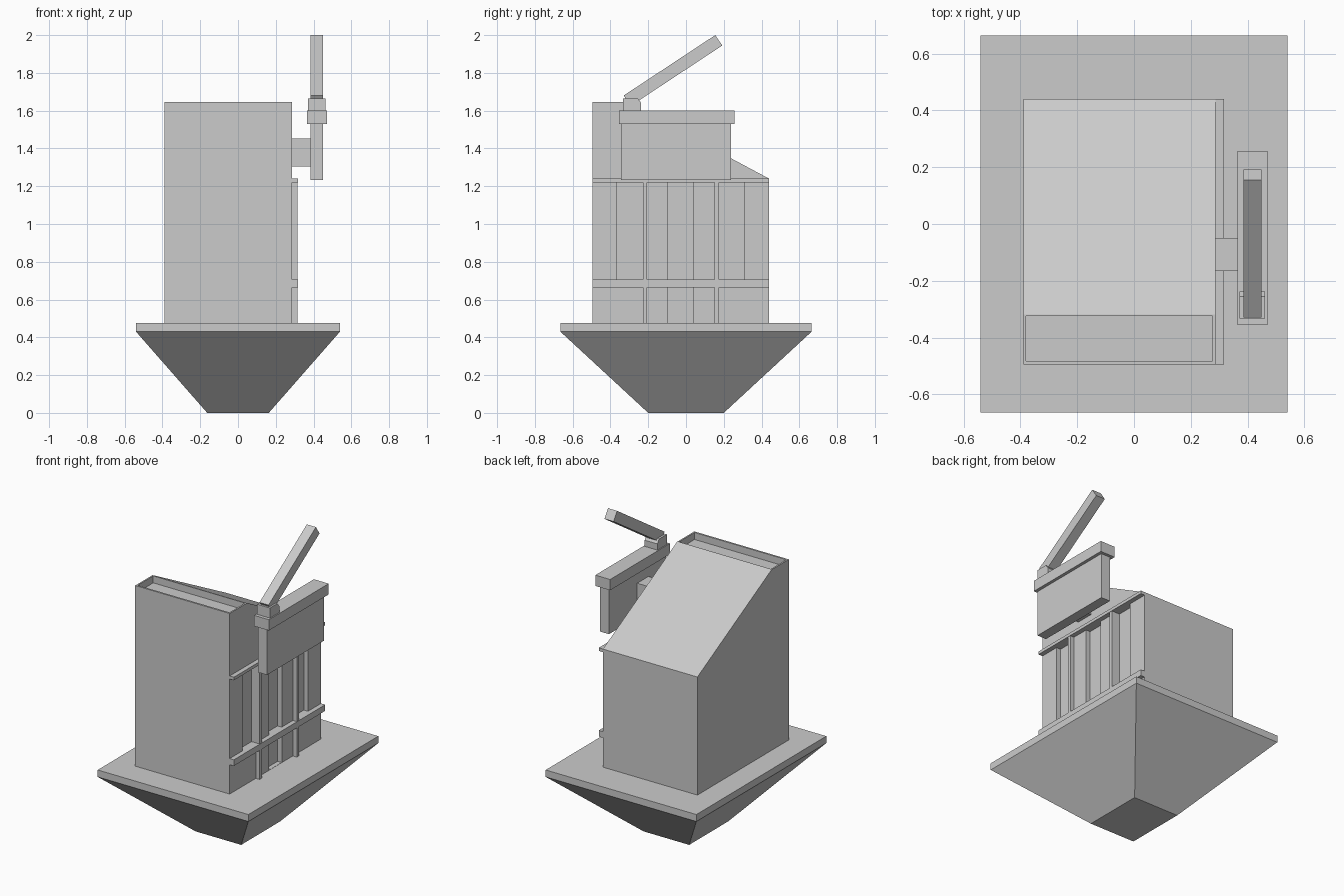
import bpy, bmesh

if "Cube" in bpy.data.objects:
    bpy.data.objects.remove(bpy.data.objects["Cube"])


def make(name, bm):
    bmesh.ops.recalc_face_normals(bm, faces=bm.faces)
    me = bpy.data.meshes.new(name)
    bm.to_mesh(me)
    bm.free()
    ob = bpy.data.objects.new(name, me)
    bpy.context.collection.objects.link(ob)
    return ob


def add_box(bm, x0, x1, y0, y1, z0, z1):
    vs = bmesh.ops.create_cube(bm, size=1)["verts"]
    for v in vs:
        v.co = (x1 if v.co.x > 0 else x0,
                y1 if v.co.y > 0 else y0,
                z1 if v.co.z > 0 else z0)
    return vs


def boxes(name, *dims):
    bm = bmesh.new()
    for d in dims:
        add_box(bm, *d)
    return make(name, bm)


def side_profile(name, pts, x0, x1):
    """Extrude a (y, z) outline along x."""
    bm = bmesh.new()
    f = bm.faces.new([bm.verts.new((x0, y, z)) for y, z in pts])
    r = bmesh.ops.extrude_face_region(bm, geom=[f])
    for v in r["geom"]:
        if isinstance(v, bmesh.types.BMVert):
            v.co.x = x1
    return make(name, bm)


# Tapered foot and flat slab
bm = bmesh.new()
for v in add_box(bm, -0.54, 0.54, -0.665, 0.665, 0, 0.43):
    if v.co.z < 0.1:
        v.co.x *= 0.163 / 0.54
        v.co.y *= 0.2 / 0.665
make("tapered_foot", bm)
boxes("base_slab", (-0.54, 0.54, -0.665, 0.665, 0.43, 0.475))

# Main building with sloping roof
body = side_profile("building", [(-0.495, 0.475), (0.44, 0.475), (0.44, 1.24),
                                 (-0.318, 1.645), (-0.495, 1.645)], -0.39, 0.287)

# Cut the roof tray and the recessed window bays
cutter = boxes("recess_cutter",
               (-0.38, 0.277, -0.483, -0.325, 1.60, 1.75),
               *[(0.257, 0.35, a, b, 0.705, 1.22)
                 for a, b in ((-0.365, -0.228), (-0.095, 0.038), (0.173, 0.307))],
               (0.257, 0.35, -0.095, 0.038, 0.476, 0.665))
cutter.hide_render = True
mod = body.modifiers.new("recesses", "BOOLEAN")
mod.operation = "DIFFERENCE"
mod.solver = "EXACT"
mod.object = cutter
bpy.context.view_layer.objects.active = body
bpy.ops.object.modifier_apply(modifier=mod.name)
bpy.data.objects.remove(cutter)

# Trim on the right wall
for i, (z0, z1) in enumerate(((0.665, 0.705), (1.22, 1.24))):
    boxes(f"wall_band_{i}", (0.28, 0.317, -0.495, 0.44, z0, z1))
for i, y in enumerate((-0.217, 0.163)):
    boxes(f"wall_post_{i}", (0.257, 0.315, y - 0.011, y + 0.011, 0.475, 1.22))

# Hanging board with cap and wall bracket
boxes("board", (0.385, 0.45, -0.345, 0.238, 1.233, 1.53))
boxes("board_cap", (0.364, 0.47, -0.355, 0.257, 1.53, 1.60))
boxes("board_bracket", (0.28, 0.39, -0.165, -0.05, 1.305, 1.453))

# Pivot block and raised lever
side_profile("lever_pivot", [(-0.333, 1.60), (-0.237, 1.60), (-0.237, 1.64),
                             (-0.255, 1.665), (-0.333, 1.665)], 0.371, 0.462)
side_profile("lever", [(-0.33, 1.68), (-0.293, 1.625), (0.192, 1.945), (0.155, 2.0)],
             0.385, 0.45)
